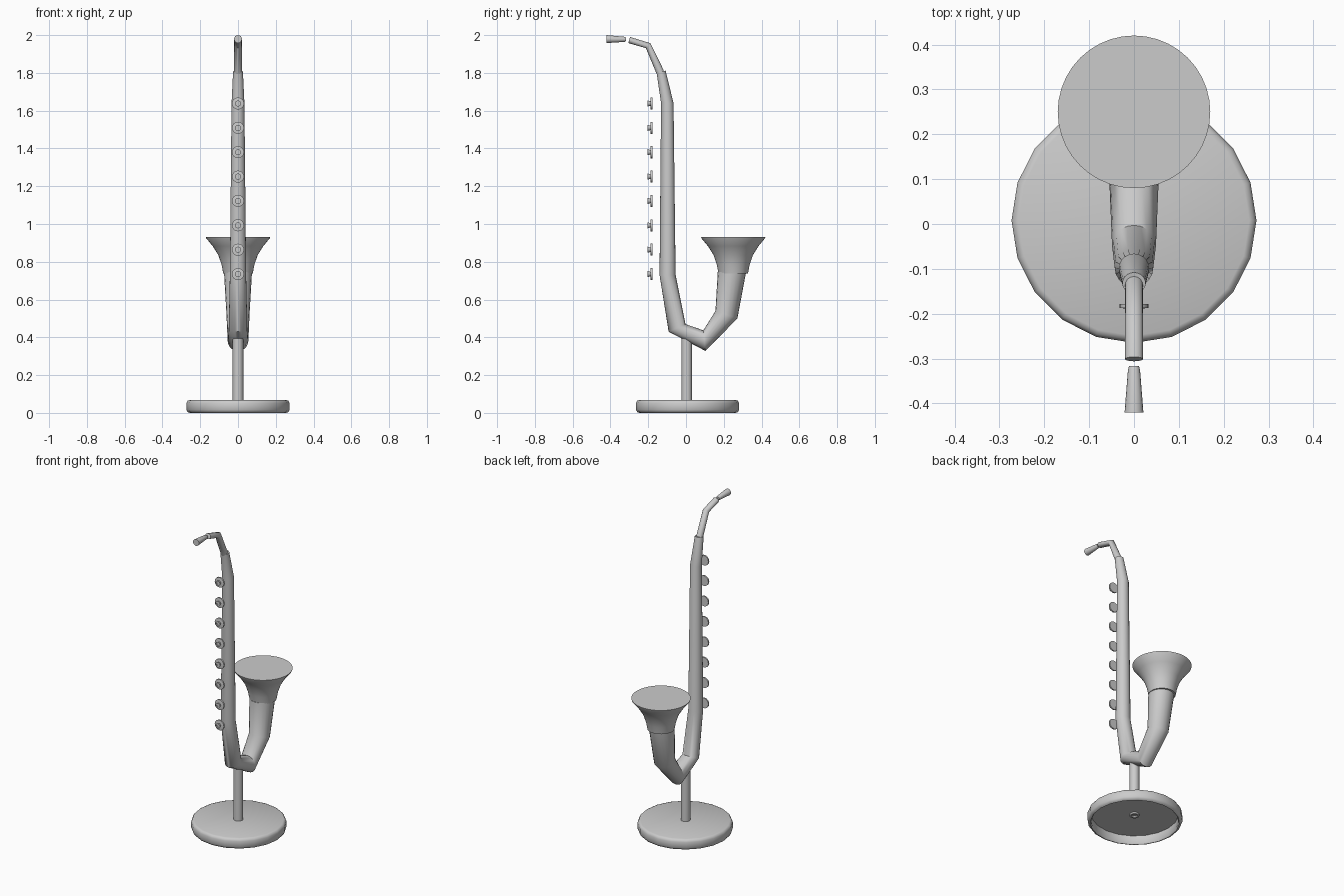
import bpy, bmesh, math
from mathutils import Vector

cube = bpy.data.objects.get("Cube")
if cube:
    bpy.data.objects.remove(cube)

grey = bpy.data.materials.new("plain_grey")
grey.use_nodes = True
GREY = (0.6, 0.6, 0.6, 1)
grey.diffuse_color = GREY
grey.node_tree.nodes["Principled BSDF"].inputs["Base Color"].default_value = GREY


def loft(name, rings, sides, angle=50):
    """Skin a list of (centre, u, v) elliptical rings and cap both ends."""
    bm = bmesh.new()
    loops = []
    for c, u, v in rings:
        turns = [2 * math.pi * i / sides for i in range(sides)]
        loops.append([bm.verts.new(c + u * math.cos(t) + v * math.sin(t)) for t in turns])
    for a, b in zip(loops, loops[1:]):
        for i in range(sides):
            j = (i + 1) % sides
            bm.faces.new((a[i], a[j], b[j], b[i]))
    bm.faces.new(loops[0])
    bm.faces.new(loops[-1])
    bmesh.ops.recalc_face_normals(bm, faces=bm.faces)
    mesh = bpy.data.meshes.new(name)
    bm.to_mesh(mesh)
    bm.free()
    mesh.materials.append(grey)
    obj = bpy.data.objects.new(name, mesh)
    bpy.context.collection.objects.link(obj)
    bpy.ops.object.select_all(action='DESELECT')
    obj.select_set(True)
    bpy.context.view_layer.objects.active = obj
    bpy.ops.object.shade_smooth_by_angle(angle=math.radians(angle))
    return obj


def tube(name, sections, sides=20):
    """Bent tube: each section is outer (y, z), inner (y, z) and half width in x."""
    rings = []
    for y0, z0, y1, z1, half in sections:
        a, b = Vector((0, y0, z0)), Vector((0, y1, z1))
        rings.append(((a + b) / 2, Vector((half, 0, 0)), (b - a) / 2))
    return loft(name, rings, sides)


def lathe(name, profile, y, sides):
    """Turned part on a vertical axis from (radius, z) points."""
    return loft(name, [(Vector((0, y, z)), Vector((r, 0, 0)), Vector((0, r, 0)))
                       for r, z in profile], sides)


# Stand: base hollow underneath, and a post
lathe("stand_base", [(0.25, 0.055), (0.25, 0.006), (0.256, 0), (0.266, 0.004), (0.273, 0.016),
                     (0.273, 0.052), (0.267, 0.064), (0.257, 0.068)], 0.008, 20)
lathe("stand_post", [(0.016, 0.054), (0.016, 0.045), (0.028, 0.045), (0.028, 0.43)], 0.004, 16)

# Main bent tube
tube("body_tube", [
    (-0.156, 1.803, -0.108, 1.812, 0.026),
    (-0.132, 1.64, -0.066, 1.64, 0.034),
    (-0.14, 0.73, -0.055, 0.73, 0.043),
    (-0.092, 0.43, -0.003, 0.47, 0.049),
    (0.103, 0.328, 0.092, 0.437, 0.055),
    (0.272, 0.50, 0.156, 0.54, 0.061),
    (0.318, 0.745, 0.168, 0.745, 0.074)])

# Flared bell
lathe("bell", [(0.078, 0.738), (0.087, 0.785), (0.104, 0.835), (0.134, 0.883),
               (0.168, 0.924), (0.17, 0.931)], 0.25, 40)

# Neck and mouthpiece
tube("neck", [
    (-0.155, 1.793, -0.117, 1.812, 0.02),
    (-0.212, 1.931, -0.188, 1.957, 0.02),
    (-0.306, 1.958, -0.296, 1.99, 0.02)], 16)
tube("mouthpiece", [
    (-0.42, 1.958, -0.42, 2.0, 0.021),
    (-0.325, 1.964, -0.325, 1.991, 0.0135),
    (-0.317, 1.969, -0.317, 1.987, 0.011)], 16)

# Row of keys, each a disc with a small hub
KEY = [(0.032, -0.178), (0.032, -0.187), (0.012, -0.189), (0.016, -0.203), (0.008, -0.203),
       (0.008, -0.199)]
for n in range(8):
    z = 0.735 + n * 0.129
    loft(f"key_{n + 1}", [(Vector((0, y, z)), Vector((r, 0, 0)), Vector((0, 0, r)))
                          for r, y in KEY], 16, 30)
